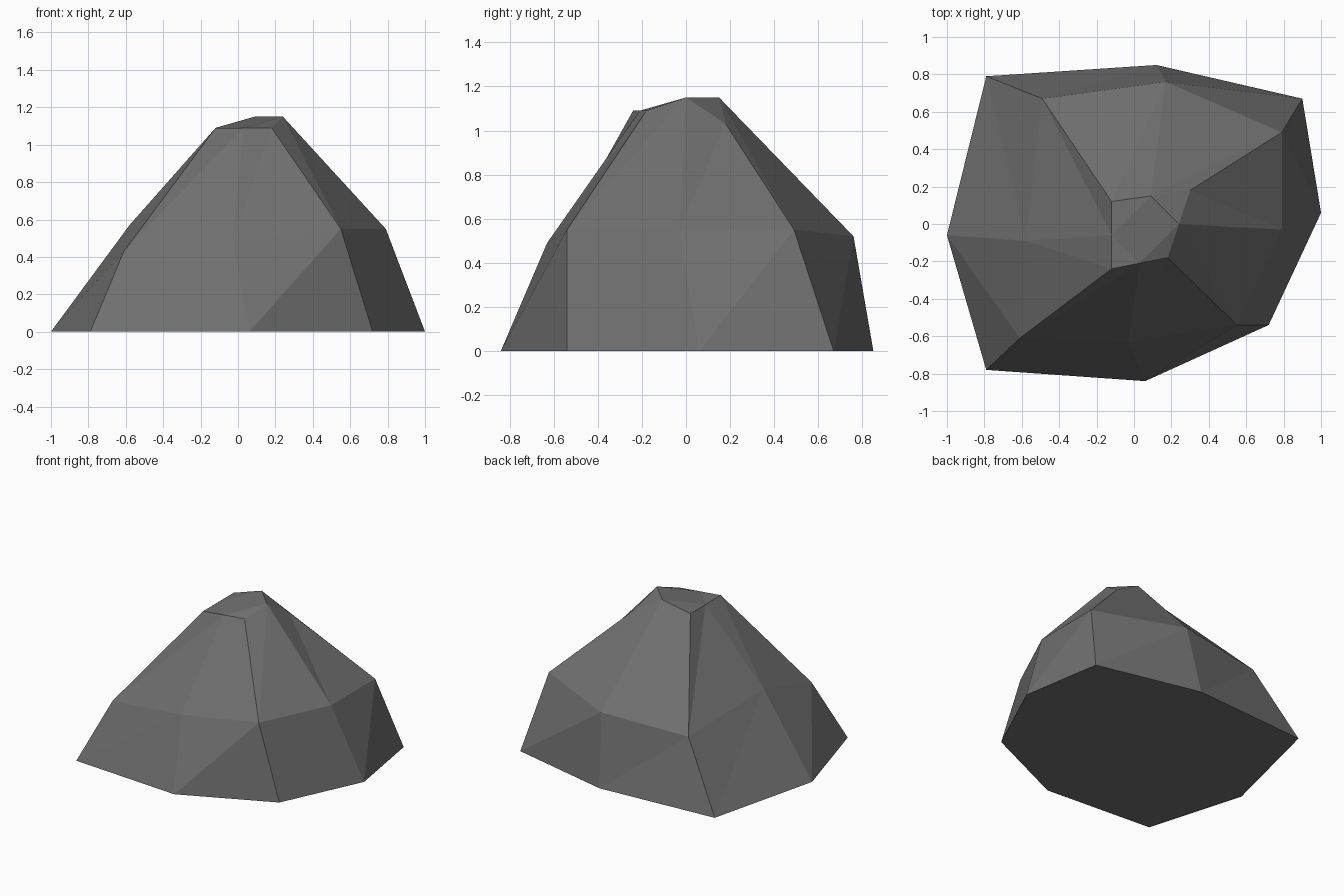
import bpy, bmesh

if "Cube" in bpy.data.objects:
    bpy.data.objects.remove(bpy.data.objects["Cube"])

# Three eight-sided rings, counter-clockwise from the left
BASE = [(-1, -.06, 0), (-.79, -.78, 0), (.06, -.84, 0), (.72, -.54, 0),
        (1, .06, 0), (.90, .67, 0), (.12, .85, 0), (-.79, .79, 0)]
MIDDLE = [(-.58, -.09, .57), (-.61, -.61, .43), (-.03, -.63, .49), (.55, -.54, .55),
          (.79, -.03, .55), (.79, .49, .55), (.17, .76, .52), (-.49, .67, .48)]
TOP = [(-.12, -.06, 1.09), (-.12, -.24, 1.09), (.03, -.21, 1.09), (.18, -.18, 1.09),
       (.24, 0, 1.15), (.30, .18, 1.03), (.09, .15, 1.15), (-.12, .12, 1.09)]
CENTRE = (.06, -.03, 1.12)

bm = bmesh.new()
base, middle, top = ([bm.verts.new(p) for p in ring] for ring in (BASE, MIDDLE, TOP))
centre = bm.verts.new(CENTRE)


def split_quad(a, b, c, d):
    bm.faces.new((a, b, c))
    bm.faces.new((a, c, d))


# Sloping sides
for low, high in ((base, middle), (middle, top)):
    for i in range(8):
        j = (i + 1) % 8
        split_quad(low[i], low[j], high[j], high[i])

# Faceted top: four corner patches around the centre
for i in range(0, 8, 2):
    split_quad(top[i], top[i + 1], top[(i + 2) % 8], centre)

# Flat underside
bm.faces.new(base[::-1])

mesh = bpy.data.meshes.new("rock")
bm.to_mesh(mesh)
bm.free()

stone = bpy.data.materials.new("dark grey stone")
stone.diffuse_color = (.16, .16, .16, 1)
stone.use_nodes = True
stone.node_tree.nodes["Principled BSDF"].inputs["Base Color"].default_value = stone.diffuse_color
mesh.materials.append(stone)
bpy.context.collection.objects.link(bpy.data.objects.new("rock", mesh))
